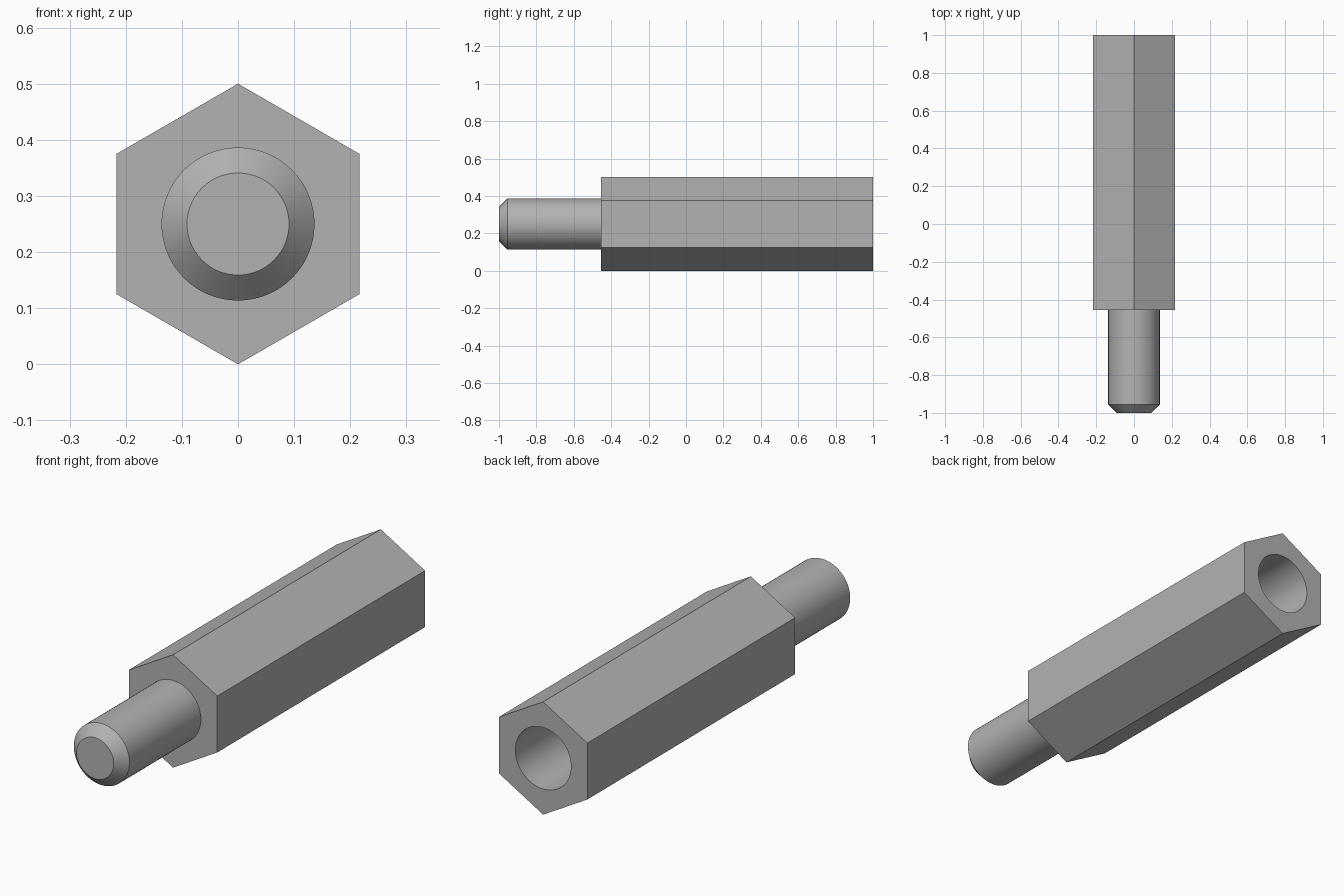
import bpy
import math
from mathutils import Matrix
import bmesh

if "Cube" in bpy.data.objects:
    bpy.data.objects.remove(bpy.data.objects["Cube"], do_unlink=True)

MM = 1 / 11              # the part is 22 units of MM long
AXIS_Z = 0.25
HEX_RADIUS = 2.75 * MM
STUD_RADIUS = 1.5 * MM
CHAMFER = 0.5 * MM
SHOULDER = -1 + 6 * MM   # where the stud meets the hex body
BORE_END = 1 - 10 * MM

steel = bpy.data.materials.new("grey metal")
steel.use_nodes = True
grey = (0.45, 0.45, 0.45, 1)
steel.diffuse_color = grey
steel.node_tree.nodes["Principled BSDF"].inputs["Base Color"].default_value = grey


def turned(name, profile, sides):
    """Closed solid around the y axis from (y, radius) stations."""
    bm = bmesh.new()
    rings = []
    for y, radius in profile:
        ring = []
        for i in range(sides):
            a = math.tau * i / sides
            ring.append(bm.verts.new((radius * math.sin(a), y, radius * math.cos(a))))
        rings.append(ring)
    for a, b in zip(rings, rings[1:]):
        for i in range(sides):
            j = (i + 1) % sides
            bm.faces.new((a[i], a[j], b[j], b[i]))
    bm.faces.new(rings[0])
    bm.faces.new(rings[-1])
    bmesh.ops.recalc_face_normals(bm, faces=bm.faces)
    bm.transform(Matrix.Translation((0, 0, AXIS_Z)))
    mesh = bpy.data.meshes.new(name)
    bm.to_mesh(mesh)
    bm.free()
    mesh.materials.append(steel)
    obj = bpy.data.objects.new(name, mesh)
    bpy.context.collection.objects.link(obj)
    return obj


def smooth(obj):
    bpy.ops.object.select_all(action="DESELECT")
    obj.select_set(True)
    bpy.context.view_layer.objects.active = obj
    bpy.ops.object.shade_smooth_by_angle(angle=math.radians(30))


# Hexagonal body, corner up, with a blind bore in the back end
body = turned("hex_body", [(SHOULDER, HEX_RADIUS), (1, HEX_RADIUS)], 6)
cutter = turned("bore_cutter", [(BORE_END, STUD_RADIUS), (1.1, STUD_RADIUS)], 64)
cutter.hide_render = True
bore = body.modifiers.new("bore", "BOOLEAN")
bore.operation = "DIFFERENCE"
bore.solver = "EXACT"
bore.object = cutter
bpy.context.view_layer.objects.active = body
bpy.ops.object.modifier_apply(modifier=bore.name)
bpy.data.objects.remove(cutter, do_unlink=True)
smooth(body)

# Round stud with a chamfered tip, seated slightly into the body
stud = turned("stud", [(-1, STUD_RADIUS - CHAMFER),
                       (-1 + CHAMFER, STUD_RADIUS),
                       (SHOULDER + 0.01, STUD_RADIUS)], 64)
smooth(stud)
